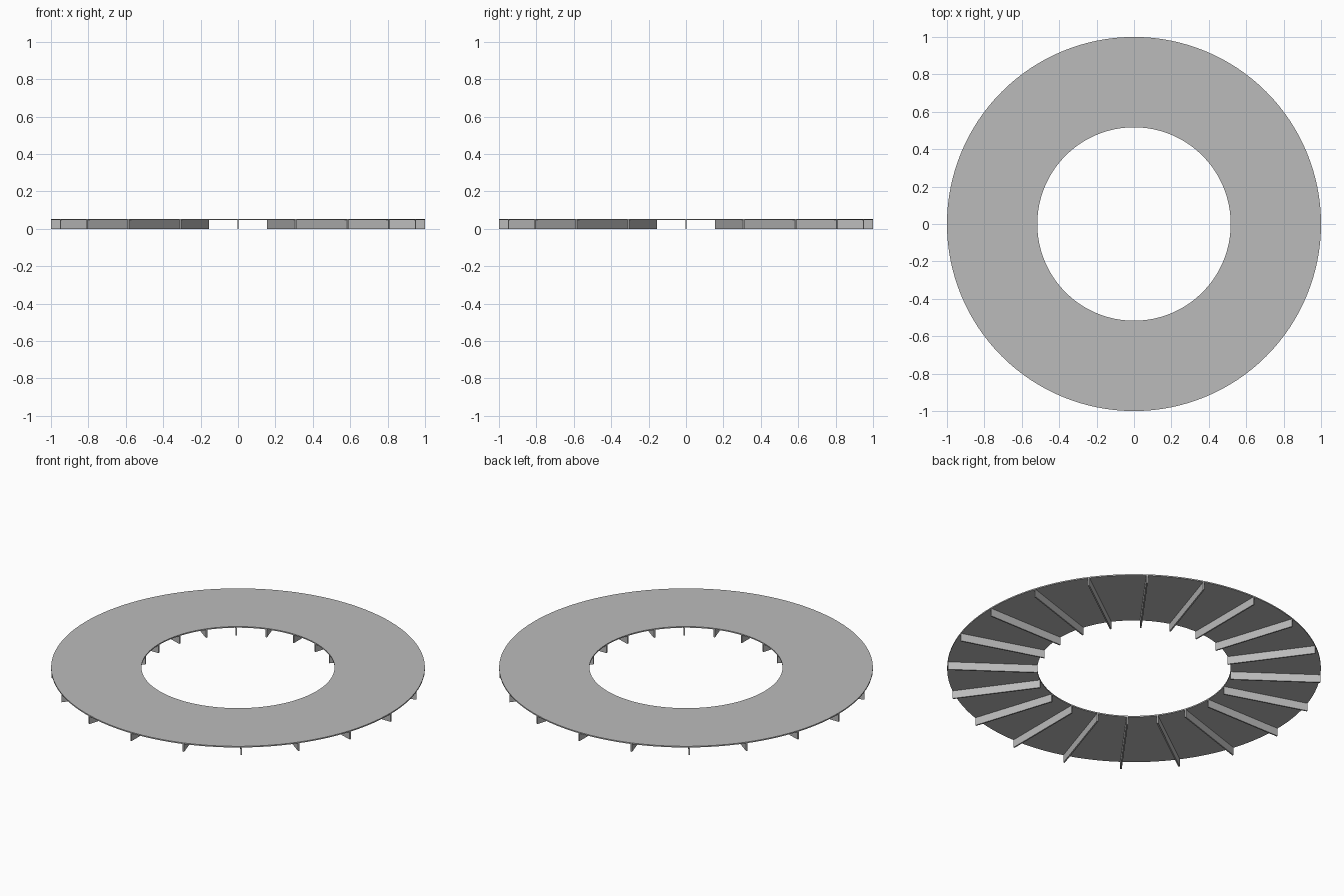
import bpy, bmesh, math
from mathutils import Matrix

cube = bpy.data.objects.get("Cube")
if cube:
    bpy.data.objects.remove(cube)

OUTER, INNER = 1.0, 0.517
HEIGHT, PLATE = 0.053, 0.007
RIBS, RIB_WIDTH, SEGMENTS = 20, 0.008, 128

grey = bpy.data.materials.new("plain_grey")
colour = (0.5, 0.5, 0.5, 1)
grey.diffuse_color = colour
grey.use_nodes = True
grey.node_tree.nodes["Principled BSDF"].inputs["Base Color"].default_value = colour


def add_object(name, bm):
    bmesh.ops.recalc_face_normals(bm, faces=bm.faces)
    mesh = bpy.data.meshes.new(name)
    bm.to_mesh(mesh)
    bm.free()
    mesh.materials.append(grey)
    obj = bpy.data.objects.new(name, mesh)
    bpy.context.collection.objects.link(obj)
    return obj


# Flat ring plate: a rectangular section spun about the centre
bm = bmesh.new()
section = [bm.verts.new((r, 0, z)) for r, z in
           ((INNER, HEIGHT - PLATE), (OUTER, HEIGHT - PLATE), (OUTER, HEIGHT), (INNER, HEIGHT))]
edges = [bm.edges.new((section[i], section[(i + 1) % 4])) for i in range(4)]
bmesh.ops.spin(bm, geom=section + edges, cent=(0, 0, 0), axis=(0, 0, 1),
               angle=math.tau, steps=SEGMENTS, use_merge=True)
bmesh.ops.remove_doubles(bm, verts=bm.verts, dist=0.0001)
ring = add_object("ring_plate", bm)
bpy.context.view_layer.objects.active = ring
ring.select_set(True)
bpy.ops.object.shade_smooth_by_angle(angle=math.radians(30))

# Radial ribs under the plate
rib_height = HEIGHT - PLATE
rib_end = OUTER - 0.001
bm = bmesh.new()
for i in range(RIBS):
    place = (Matrix.Rotation(math.tau * i / RIBS, 4, "Z")
             @ Matrix.Translation(((INNER + rib_end) / 2, 0, rib_height / 2))
             @ Matrix.Diagonal((rib_end - INNER, RIB_WIDTH, rib_height, 1)))
    bmesh.ops.create_cube(bm, size=1, matrix=place)
add_object("radial_ribs", bm)
